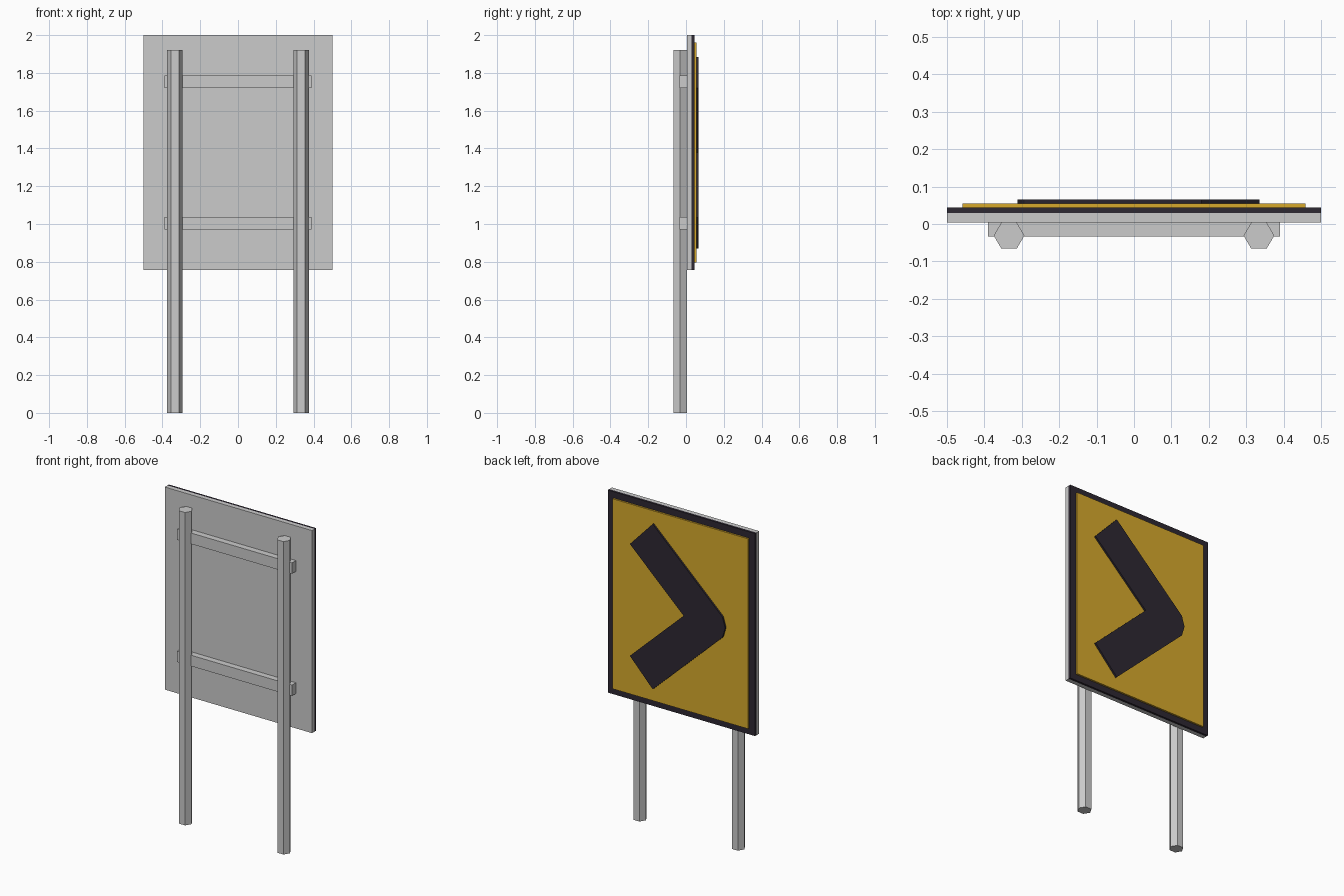
import bpy
import bmesh

if "Cube" in bpy.data.objects:
    bpy.data.objects.remove(bpy.data.objects["Cube"])

ZMID = 1.378  # height of the sign's centre


def material(name, rgb):
    m = bpy.data.materials.new(name)
    m.diffuse_color = (*rgb, 1)
    m.use_nodes = True
    m.node_tree.nodes["Principled BSDF"].inputs["Base Color"].default_value = m.diffuse_color
    return m


dark = material("dark", (0.027, 0.021, 0.032))
yellow = material("yellow", (0.68, 0.4, 0.025))


def prism(name, pts, axis, lo, hi, mat=None):
    """Extrude a profile: (x, z) points along y, or (x, y) points along z."""
    place = (lambda p: (p[0], lo, p[1])) if axis == "y" else (lambda p: (p[0], p[1], lo))
    bm = bmesh.new()
    face = bm.faces.new([bm.verts.new(place(p)) for p in pts])
    new = bmesh.ops.extrude_face_region(bm, geom=[face])["geom"]
    step = (0, hi - lo, 0) if axis == "y" else (0, 0, hi - lo)
    bmesh.ops.translate(bm, vec=step, verts=[v for v in new if isinstance(v, bmesh.types.BMVert)])
    bmesh.ops.recalc_face_normals(bm, faces=bm.faces)
    mesh = bpy.data.meshes.new(name)
    bm.to_mesh(mesh)
    bm.free()
    if mat:
        mesh.materials.append(mat)
    ob = bpy.data.objects.new(name, mesh)
    bpy.context.collection.objects.link(ob)
    return ob


def slab(name, half_w, z0, z1, y0, y1, mat=None):
    pts = [(-half_w, z0), (half_w, z0), (half_w, z1), (-half_w, z1)]
    return prism(name, pts, "y", y0, y1, mat)


# Layered sign: grey backing, dark border, yellow face
slab("backing_panel", 0.5, 0.757, 2.0, 0.004, 0.030)
slab("border_panel", 0.5, 0.757, 2.0, 0.030, 0.044, dark)
slab("yellow_face", 0.459, 0.795, 1.961, 0.044, 0.055, yellow)

# Chevron with a blunted tip, pointing to -x
upper = [(-0.293, 0.063), (0.180, 0.507), (0.335, 0.343)]
chevron = [(-0.312, 0)] + upper + [(-0.030, 0)] + [(x, -z) for x, z in reversed(upper)]
prism("chevron", [(x, z + ZMID) for x, z in chevron], "y", 0.055, 0.066, dark)

# Horizontal rails
for name, z in (("lower_rail", 0.970), ("upper_rail", 1.720)):
    slab(name, 0.39, z, z + 0.067, -0.034, 0.004)

# Hexagonal posts
R, H = 0.041, 0.035
hexagon = [(R, 0), (R / 2, H), (-R / 2, H), (-R, 0), (-R / 2, -H), (R / 2, -H)]
for name, cx in (("left_post", -0.334), ("right_post", 0.334)):
    prism(name, [(x + cx, y - 0.031) for x, y in hexagon], "z", 0, 1.92)
